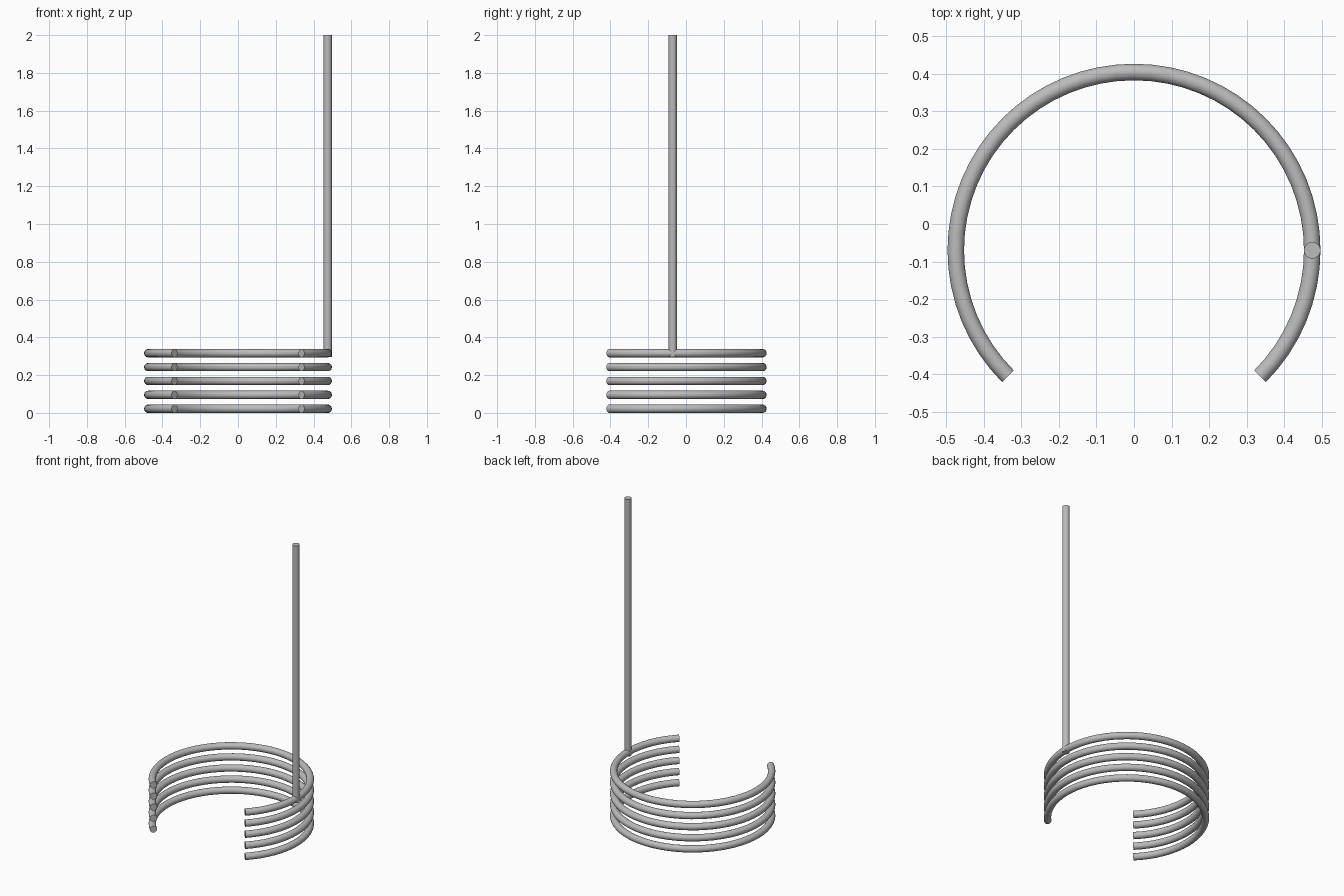
import bpy, bmesh, math
from mathutils import Matrix, Vector

cube = bpy.data.objects.get("Cube")
if cube:
    bpy.data.objects.remove(cube, do_unlink=True)

TUBE = 0.022        # radius of the bar stock
RING = 0.475        # centreline radius of the rings
CENTRE_Y = -0.07
PITCH = 0.0735      # spacing between rings
COUNT = 5

GREY = (0.5, 0.5, 0.5, 1)
steel = bpy.data.materials.new("Grey steel")
steel.use_nodes = True
steel.diffuse_color = GREY
steel.node_tree.nodes["Principled BSDF"].inputs["Base Color"].default_value = GREY


def finish(name, bm, location):
    bmesh.ops.recalc_face_normals(bm, faces=bm.faces)
    mesh = bpy.data.meshes.new(name)
    bm.to_mesh(mesh)
    bm.free()
    mesh.materials.append(steel)
    obj = bpy.data.objects.new(name, mesh)
    obj.location = location
    bpy.context.collection.objects.link(obj)
    bpy.ops.object.select_all(action="DESELECT")
    obj.select_set(True)
    bpy.context.view_layer.objects.active = obj
    bpy.ops.object.shade_smooth_by_angle(angle=math.radians(40))
    return obj


def open_ring(name, z):
    # Round section swept three quarters of a turn, open at the front
    bm = bmesh.new()
    turn = Matrix.Rotation(math.radians(-45), 4, "Z")
    place = turn @ Matrix.Translation((RING, 0, 0)) @ Matrix.Rotation(math.pi / 2, 4, "X")
    bmesh.ops.create_circle(bm, segments=24, radius=TUBE, matrix=place)
    bmesh.ops.spin(bm, geom=bm.verts[:] + bm.edges[:], cent=Vector((0, 0, 0)),
                   axis=Vector((0, 0, 1)), angle=math.radians(270), steps=48)
    # Flat end caps
    bmesh.ops.holes_fill(bm, edges=[e for e in bm.edges if e.is_boundary], sides=0)
    return finish(name, bm, (0, CENTRE_Y, z))


# Stack of open rings
for i in range(COUNT):
    open_ring(f"open_ring_{i + 1}", TUBE + i * PITCH)

# Upright rod standing on the left side of the top ring
bottom = TUBE + (COUNT - 1) * PITCH - TUBE * 0.9
bm = bmesh.new()
bmesh.ops.create_cone(bm, cap_ends=True, segments=24, radius1=TUBE, radius2=TUBE,
                      depth=2 - bottom)
finish("upright_rod", bm, (RING, CENTRE_Y, (2 + bottom) / 2))
